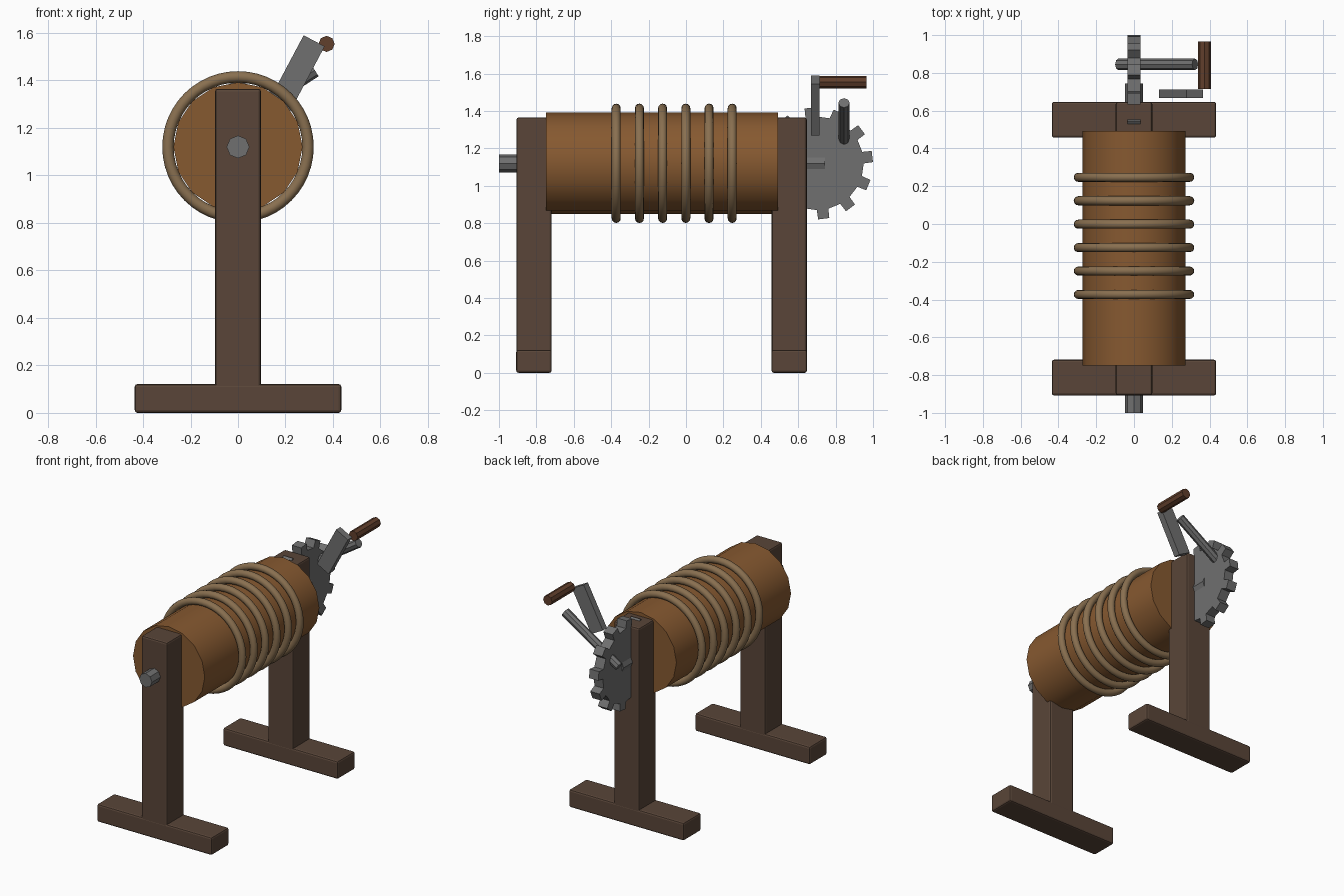
import bpy, bmesh, math
from mathutils import Matrix, Vector

cube = bpy.data.objects.get("Cube")
if cube:
    bpy.data.objects.remove(cube, do_unlink=True)


def material(name, rgb):
    m = bpy.data.materials.new(name)
    m.use_nodes = True
    m.diffuse_color = (*rgb, 1)
    m.node_tree.nodes["Principled BSDF"].inputs["Base Color"].default_value = (*rgb, 1)
    return m


dark_wood = material("dark wood", (0.10, 0.06, 0.04))
drum_wood = material("warm wood", (0.24, 0.10, 0.03))
grip_wood = material("grip wood", (0.12, 0.05, 0.025))
rope = material("rope", (0.25, 0.16, 0.08))
metal = material("grey metal", (0.16, 0.16, 0.16))

AXLE_Z = 1.12
ALONG_Y = Matrix.Rotation(math.pi / 2, 4, 'X')
ALONG_X = Matrix.Rotation(math.pi / 2, 4, 'Y')


def finish(bm, name, mat, smooth=False):
    bmesh.ops.recalc_face_normals(bm, faces=bm.faces)
    mesh = bpy.data.meshes.new(name)
    bm.to_mesh(mesh)
    bm.free()
    ob = bpy.data.objects.new(name, mesh)
    bpy.context.collection.objects.link(ob)
    mesh.materials.append(mat)
    if smooth:
        bpy.ops.object.select_all(action='DESELECT')
        ob.select_set(True)
        bpy.context.view_layer.objects.active = ob
        bpy.ops.object.shade_smooth_by_angle(angle=math.radians(40))
    return ob


def box(name, mat, center, size, tilt=0, bevel=0):
    bm = bmesh.new()
    bmesh.ops.create_cube(bm, size=1, matrix=Matrix.Diagonal((*size, 1)))
    if bevel:
        bmesh.ops.bevel(bm, geom=bm.edges[:], offset=bevel, segments=2,
                        profile=0.5, affect='EDGES')
    bm.transform(Matrix.Translation(center) @ Matrix.Rotation(tilt, 4, 'Y'))
    return finish(bm, name, mat)


def rod(name, mat, center, radius, length, sides, turn, smooth=False):
    bm = bmesh.new()
    bmesh.ops.create_cone(bm, cap_ends=True, segments=sides, radius1=radius,
                          radius2=radius, depth=length,
                          matrix=Matrix.Translation(center) @ turn)
    return finish(bm, name, mat, smooth)


# Two T-shaped stands
for side, y in (("front", -0.813), ("back", 0.552)):
    box(side + "_foot", dark_wood, (0, y, 0.061), (0.87, 0.19, 0.122), bevel=0.012)
    box(side + "_post", dark_wood, (0, y, 0.69), (0.194, 0.188, 1.35), bevel=0.012)

# Drum and axle
rod("drum", drum_wood, (0, -0.128, AXLE_Z), 0.272, 1.24, 16, ALONG_Y, smooth=True)
rod("axle", metal, (0, -0.128, AXLE_Z), 0.048, 1.744, 8, ALONG_Y)

# Rope coils
for i in range(6):
    bpy.ops.mesh.primitive_torus_add(
        major_radius=0.295, minor_radius=0.024, major_segments=48, minor_segments=12,
        location=(0, -0.373 + 0.124 * i, AXLE_Z), rotation=(math.pi / 2, 0, 0))
    coil = bpy.context.object
    coil.name = f"rope_coil_{i + 1}"
    coil.data.materials.append(rope)
    bpy.ops.object.shade_smooth()

# Toothed wheel: one outline of twelve teeth, extruded sideways
TEETH, ROOT, TIP, HALF = 12, 0.25, 0.3, 0.035
bm = bmesh.new()
outline = []
for i in range(TEETH):
    a = math.radians(7) + i * math.tau / TEETH
    for da, r in ((-0.125, ROOT), (-0.1, TIP), (0.1, TIP), (0.125, ROOT)):
        outline.append(bm.verts.new((-HALF, 0.7 + r * math.cos(a + da),
                                     AXLE_Z + r * math.sin(a + da))))
face = bm.faces.new(outline)
grown = bmesh.ops.extrude_face_region(bm, geom=[face], use_keep_orig=True)
bmesh.ops.translate(bm, vec=Vector((2 * HALF, 0, 0)),
                    verts=[v for v in grown["geom"] if isinstance(v, bmesh.types.BMVert)])
finish(bm, "toothed_wheel", metal)

# Locking rod through the wheel
rod("locking_rod", metal, (0.12, 0.845, 1.311), 0.03, 0.485, 8,
    Matrix.Rotation(math.radians(57), 4, 'Y'))

# Crank arm and grip
box("crank_arm", metal, (0.248, 0.69, 1.43), (0.1, 0.045, 0.31), tilt=math.radians(28))
rod("crank_grip", grip_wood, (0.373, 0.84, 1.554), 0.034, 0.25, 8, ALONG_Y)
